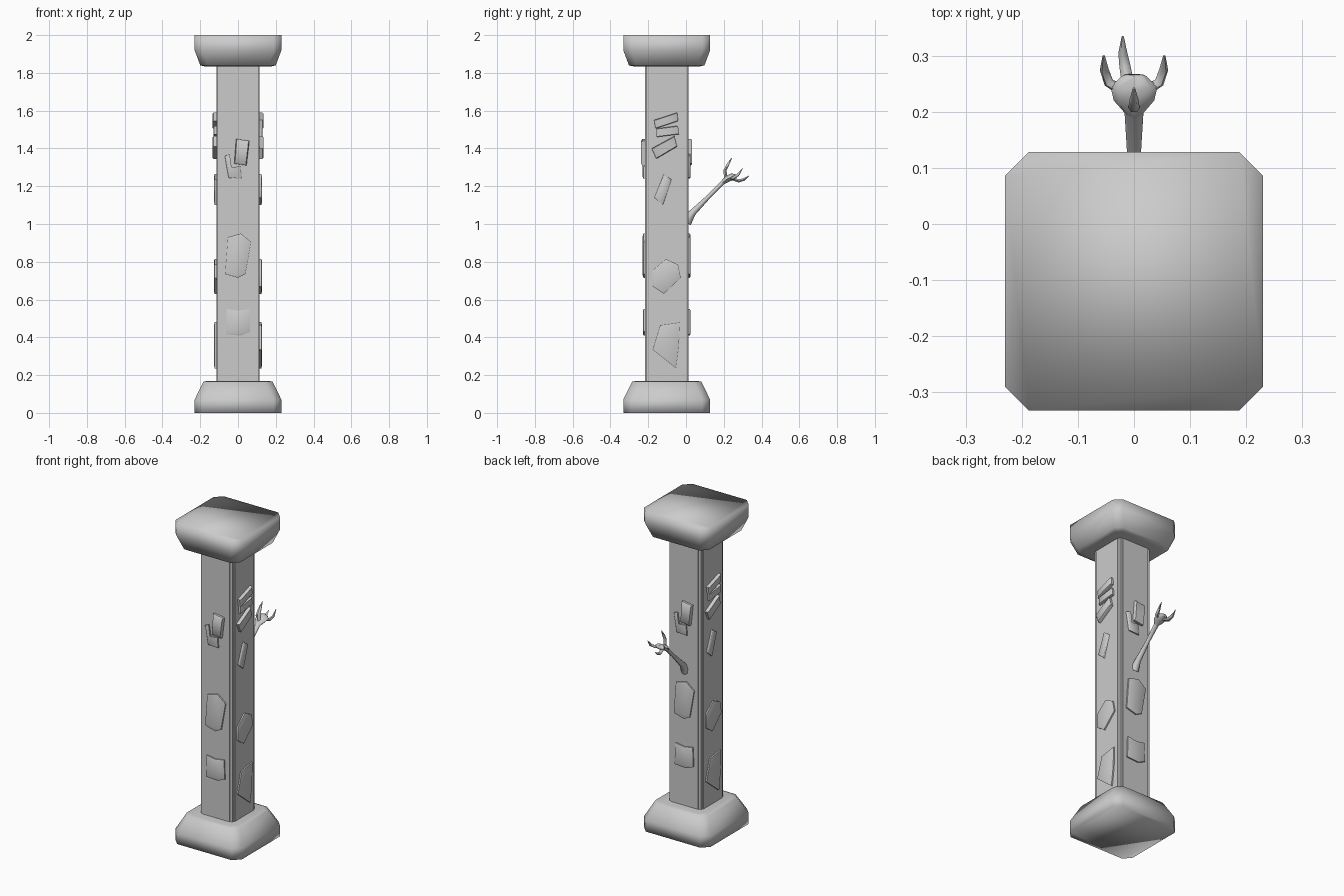
import bpy, bmesh, math
from mathutils import Matrix, Vector

if "Cube" in bpy.data.objects:
    bpy.data.objects.remove(bpy.data.objects["Cube"])

CENTRE = Vector((0, -0.102, 0))

stone = bpy.data.materials.new("grey_stone")
stone.use_nodes = True
GREY = (0.6, 0.6, 0.6, 1)
stone.diffuse_color = GREY
stone.node_tree.nodes["Principled BSDF"].inputs["Base Color"].default_value = GREY


def finish(name, bm, angle=None):
    """Turn a bmesh into a named, smooth-shaded stone object."""
    bmesh.ops.recalc_face_normals(bm, faces=bm.faces)
    mesh = bpy.data.meshes.new(name)
    bm.to_mesh(mesh)
    bm.free()
    obj = bpy.data.objects.new(name, mesh)
    bpy.context.collection.objects.link(obj)
    mesh.materials.append(stone)
    for poly in mesh.polygons:
        poly.use_smooth = True
    if angle:
        bpy.ops.object.select_all(action='DESELECT')
        bpy.context.view_layer.objects.active = obj
        obj.select_set(True)
        bpy.ops.object.shade_smooth_by_angle(angle=math.radians(angle))
    return obj


def loft(bm, rings):
    """Skin a stack of equal-length point rings and close both ends."""
    rows = [[bm.verts.new(p) for p in ring] for ring in rings]
    for a, b in zip(rows, rows[1:]):
        for i in range(len(a)):
            j = (i + 1) % len(a)
            bm.faces.new((a[i], a[j], b[j], b[i]))
    bm.faces.new(rows[0])
    bm.faces.new(rows[-1])


def octagon(half, cut, z):
    """Square ring with clipped corners around the pillar axis."""
    corner = [(half, half - cut), (half - cut, half)]
    return [Matrix.Rotation(k * math.pi / 2, 3, 'Z') @ Vector((x, y, z)) + CENTRE
            for k in range(4) for x, y in corner]


# Base and cap: chamfered blocks tapering towards the shaft
for name, levels in {
    "base": [(0.23, 0.042, 0), (0.23, 0.042, 0.07), (0.183, 0.04, 0.165), (0.16, 0.035, 0.17)],
    "cap": [(0.17, 0.035, 1.833), (0.2, 0.04, 1.84), (0.23, 0.042, 1.92), (0.23, 0.042, 2)],
}.items():
    bm = bmesh.new()
    loft(bm, [octagon(*level) for level in levels])
    finish(name, bm)

# Shaft: square column with a notch down each corner
W, N = 0.115, 0.093
notch = [(W, N), (N, N), (N, W)]


def shaft_ring(z):
    return [Matrix.Rotation(k * math.pi / 2, 3, 'Z') @ Vector((x, y, z)) + CENTRE
            for k in range(4) for x, y in notch]


bm = bmesh.new()
loft(bm, [shaft_ring(0.15), shaft_ring(1.85)])
finish("shaft", bm, 40)

# Corner strips set into the notches
for sx, side in ((-1, "right"), (1, "left")):
    for sy, end in ((-1, "front"), (1, "back")):
        bm = bmesh.new()
        bmesh.ops.create_cube(bm, size=1, matrix=Matrix.Translation(
            CENTRE + Vector((sx * 0.1, sy * 0.1, 1))) @ Matrix.Diagonal((0.018, 0.018, 1.7, 1)))
        finish(f"corner_strip_{end}_{side}", bm, 40)


def plate(name, outline, turn, depth):
    """Raised stone flake: outline in (across, height) on a shaft face."""
    spin = Matrix.Translation(CENTRE) @ Matrix.Rotation(turn, 4, 'Z')
    mid = sum((Vector(p) for p in outline), Vector((0, 0))) / len(outline)
    bm = bmesh.new()
    rings = []
    for out, scale in ((W - 0.01, 1), (W + depth * 0.7, 1), (W + depth, 0.88)):
        pts = [mid + (Vector(p) - mid) * scale for p in outline]
        rings.append([spin @ Vector((u, -out, z)) for u, z in pts])
    loft(bm, rings)
    finish(name, bm, 50)


front_plates = {
    "upper_flake": ([(-.01, 1.45), (.06, 1.44), (.045, 1.31), (-.02, 1.32)], 0.02),
    "hooked_flake": ([(-.07, 1.36), (-.045, 1.37), (-.035, 1.3), (.015, 1.305),
                      (.02, 1.24), (-.05, 1.245)], 0.012),
    "large_flake": ([(-.055, .93), (.015, .95), (.07, .905), (.04, .735),
                     (0, .715), (-.07, .735)], 0.012),
    "lower_flake": ([(-.06, .55), (0, .54), (.06, .55), (.065, .43),
                     (.015, .41), (-.065, .415)], 0.011),
}
side_plates = {
    "top_slat": ([(-.067, 1.55), (.055, 1.59), (.06, 1.545), (-.06, 1.505)], 0.02),
    "middle_slat": ([(-.055, 1.505), (.06, 1.52), (.065, 1.475), (-.055, 1.46)], 0.016),
    "bottom_slat": ([(-.08, 1.4), (.04, 1.465), (.055, 1.41), (-.055, 1.345)], 0.02),
    "narrow_flake": ([(-.015, 1.265), (.025, 1.235), (-.02, 1.1), (-.065, 1.14)], 0.011),
    "round_flake": ([(-.005, .815), (.06, .785), (.075, .715), (-.015, .63),
                     (-.075, .67), (-.075, .755)], 0.012),
    "long_flake": ([(-.035, .465), (.07, .48), (.065, .355), (.05, .235), (-.075, .335)], 0.012),
}
for plates, faces in ((front_plates, {"front": 0, "back": 2}),
                      (side_plates, {"left": 1, "right": 3})):
    for face, quarter in faces.items():
        for name, (outline, depth) in plates.items():
            plate(f"{name}_{face}", outline, quarter * math.pi / 2, depth)


def limb(name, path, sides=6):
    """Tapered tube through (x, y, z, radius across, radius deep) stations."""
    pts = [Vector(p[:3]) for p in path]
    rings = []
    for i, p in enumerate(pts):
        along = (pts[min(i + 1, len(pts) - 1)] - pts[max(i - 1, 0)]).normalized()
        across = Vector((1, 0, 0))
        across = (across - along * across.dot(along)).normalized()
        deep = along.cross(across)
        rings.append([p + across * math.cos(a) * path[i][3] + deep * math.sin(a) * path[i][4]
                      for a in (2 * math.pi * k / sides for k in range(sides))])
    bm = bmesh.new()
    loft(bm, rings)
    finish(name, bm, 60)


# Thin arm reaching out of the back face, with a clawed hand
limb("arm", [(0, 0, 1.01, .025, .03), (0, .035, 1.06, .017, .018), (0, .12, 1.145, .012, .011),
             (0, .185, 1.21, .016, .011), (0, .2, 1.225, .017, .012)], 8)
limb("palm", [(0, .195, 1.22, .014, .012), (0, .22, 1.24, .036, .018),
              (0, .245, 1.25, .042, .018), (0, .265, 1.255, .02, .01)], 8)
limb("thumb", [(0, .21, 1.235, .011, .011), (0, .207, 1.285, .01, .009),
               (0, .222, 1.315, .008, .008), (0, .242, 1.35, .002, .002)])
limb("middle_finger", [(-.01, .245, 1.24, .011, .01), (-.016, .28, 1.228, .01, .009),
                       (-.02, .305, 1.235, .008, .008), (-.02, .334, 1.255, .002, .002)])
for s, side in ((-1, "right"), (1, "left")):
    limb(f"outer_finger_{side}", [(s * .025, .24, 1.245, .01, .01), (s * .045, .252, 1.245, .009, .009),
                                  (s * .053, .275, 1.26, .008, .008), (s * .054, .3, 1.295, .002, .002)])
